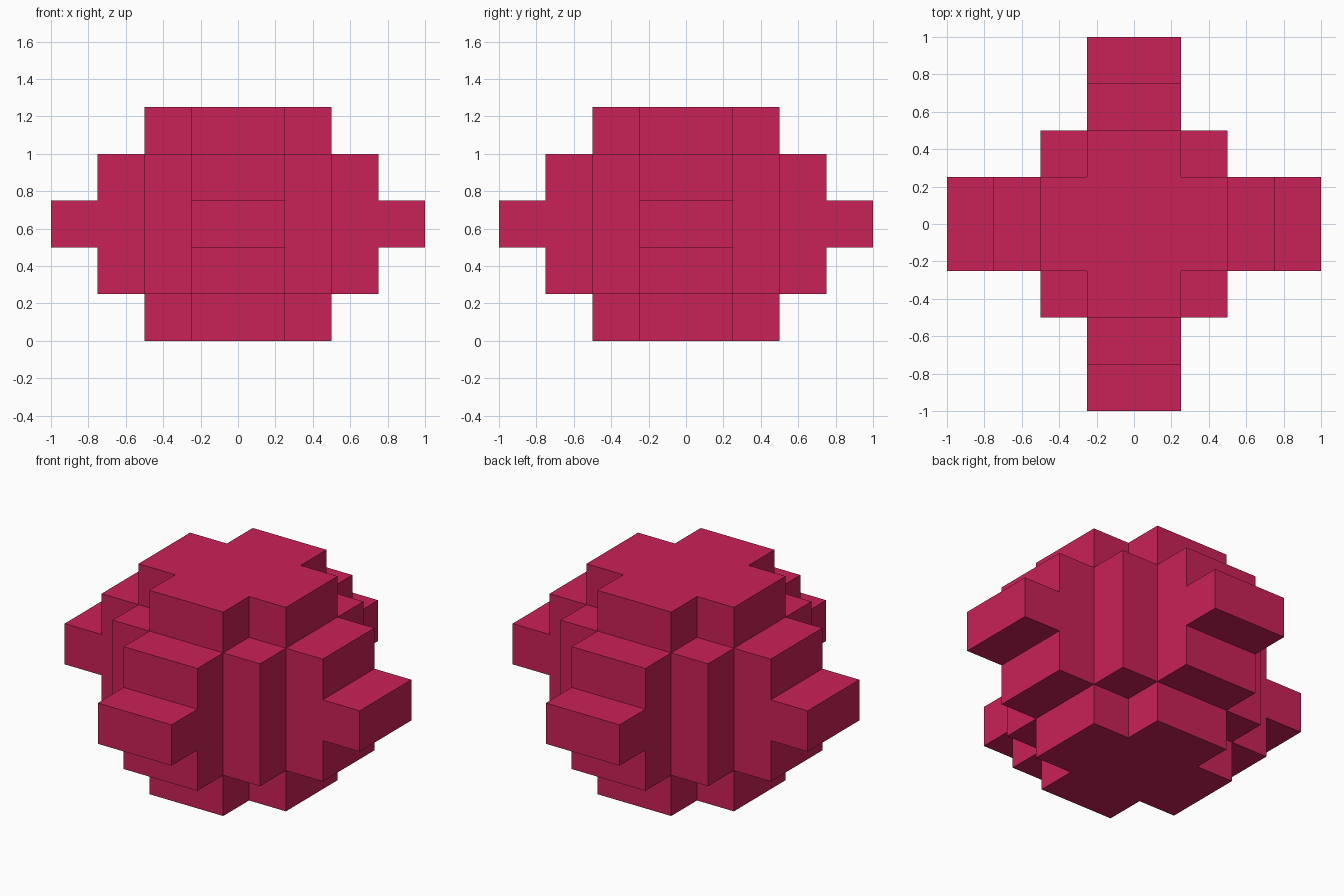
import bpy, bmesh
from mathutils import Vector

if "Cube" in bpy.data.objects:
    bpy.data.objects.remove(bpy.data.objects["Cube"])

CELL = 0.25

mat = bpy.data.materials.new("crimson")
mat.diffuse_color = (0.584, 0.0152, 0.095, 1.0)
mat.use_nodes = True
mat.node_tree.nodes["Principled BSDF"].inputs["Base Color"].default_value = mat.diffuse_color

cells = set()


def block(hx, hy, z0, z1):
    """Fill a centred box of grid cells: half sizes and layer range."""
    cells.update((x, y, z) for x in range(-hx, hx)
                 for y in range(-hy, hy) for z in range(z0, z1))


def cross(reach, z0, z1):
    """Two crossed bars, each two cells wide."""
    block(reach, 1, z0, z1)
    block(1, reach, z0, z1)


cross(2, 0, 5)      # full-height core: bottom foot and top cap
block(2, 2, 1, 4)   # corner columns
cross(3, 1, 4)      # side slabs
cross(4, 2, 3)      # four protruding arms

# Skin only the exposed cell sides, then merge coplanar faces
bm = bmesh.new()
for c in cells:
    for axis in range(3):
        for side in (0, 1):
            n = list(c)
            n[axis] += 2 * side - 1
            if tuple(n) in cells:
                continue
            u, v = (axis + 1) % 3, (axis + 2) % 3
            loop = []
            for du, dv in ((0, 0), (1, 0), (1, 1), (0, 1)):
                p = Vector(c)
                p[axis] += side
                p[u] += du
                p[v] += dv
                loop.append(bm.verts.new(p * CELL))
            bm.faces.new(loop if side else loop[::-1])
bmesh.ops.remove_doubles(bm, verts=bm.verts, dist=1e-4)
bmesh.ops.dissolve_limit(bm, angle_limit=0.01, verts=bm.verts, edges=bm.edges)

mesh = bpy.data.meshes.new("stepped_block")
bm.to_mesh(mesh)
bm.free()
mesh.materials.append(mat)
bpy.context.collection.objects.link(bpy.data.objects.new("stepped_block", mesh))
